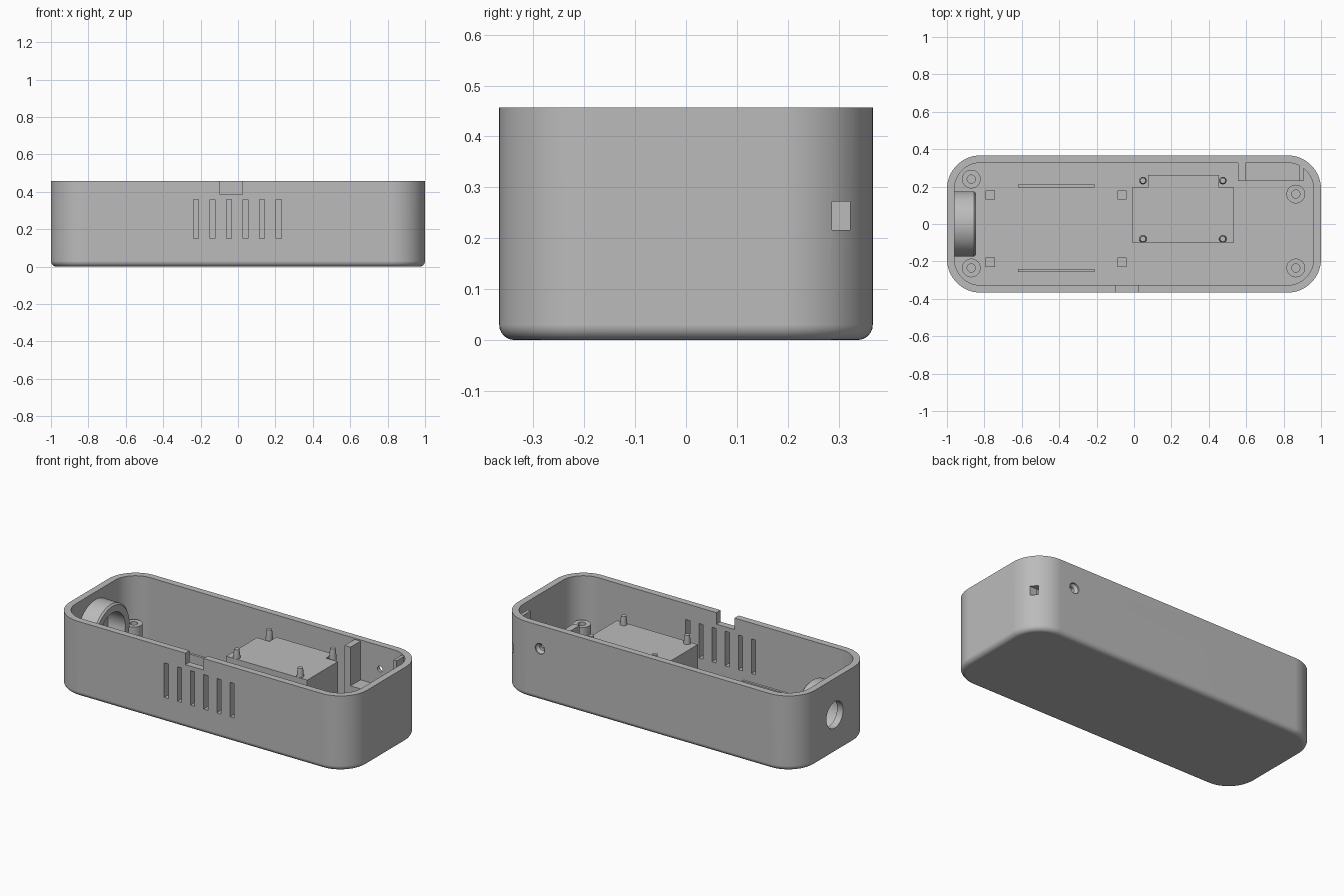
import bpy
import bmesh
from math import pi, sin, cos, radians
from mathutils import Matrix, Vector

if "Cube" in bpy.data.objects:
    bpy.data.objects.remove(bpy.data.objects["Cube"], do_unlink=True)

grey = bpy.data.materials.new("plain grey")
grey.use_nodes = True
grey.diffuse_color = (0.5, 0.5, 0.5, 1)
grey.node_tree.nodes["Principled BSDF"].inputs["Base Color"].default_value = (0.5, 0.5, 0.5, 1)

HALF_X, HALF_Y, HEIGHT = 1.0, 0.367, 0.457
CORNER, WALL, FLOOR, FILLET = 0.18, 0.04, 0.04, 0.03


def finish(name, bm):
    bmesh.ops.recalc_face_normals(bm, faces=bm.faces)
    mesh = bpy.data.meshes.new(name)
    bm.to_mesh(mesh)
    bm.free()
    mesh.materials.append(grey)
    obj = bpy.data.objects.new(name, mesh)
    bpy.context.collection.objects.link(obj)
    return obj


def activate(obj):
    bpy.ops.object.select_all(action='DESELECT')
    obj.select_set(True)
    bpy.context.view_layer.objects.active = obj


def smooth(obj):
    activate(obj)
    bpy.ops.object.shade_smooth_by_angle(angle=radians(30))
    obj.modifiers.new("even_shading", 'WEIGHTED_NORMAL').keep_sharp = True
    return obj


def add_box(bm, x0, x1, y0, y1, z0, z1):
    centre = Vector((x0 + x1, y0 + y1, z0 + z1)) / 2
    size = Matrix.Diagonal((x1 - x0, y1 - y0, z1 - z0, 1))
    bmesh.ops.create_cube(bm, size=1, matrix=Matrix.Translation(centre) @ size)


def box(name, *bounds):
    bm = bmesh.new()
    add_box(bm, *bounds)
    return finish(name, bm)


def lathe(name, profile, place, closed=False, steps=48):
    """Spin (radius, height) points about z, then place the result."""
    bm = bmesh.new()
    verts = [bm.verts.new((r, 0, h)) for r, h in profile]
    edges = [bm.edges.new(pair) for pair in zip(verts, verts[1:])]
    if closed:
        edges.append(bm.edges.new((verts[-1], verts[0])))
    bmesh.ops.spin(bm, geom=verts + edges, cent=(0, 0, 0), axis=(0, 0, 1),
                   angle=2 * pi, steps=steps, use_duplicate=False)
    bmesh.ops.remove_doubles(bm, verts=bm.verts, dist=0.0001)
    bm.transform(place)
    return finish(name, bm)


def rounded_body(name, margin, levels, segments=16):
    """Loft rounded rectangles through (inset, z) levels."""
    bm = bmesh.new()
    rings = []
    for inset, z in levels:
        radius = CORNER - margin - inset
        ring = []
        for i, (sx, sy) in enumerate(((1, 1), (-1, 1), (-1, -1), (1, -1))):
            for k in range(segments + 1):
                a = (i + k / segments) * pi / 2
                ring.append(bm.verts.new((sx * (HALF_X - CORNER) + radius * cos(a),
                                          sy * (HALF_Y - CORNER) + radius * sin(a), z)))
        rings.append(ring)
    count = len(rings[0])
    for low, high in zip(rings, rings[1:]):
        for i in range(count):
            j = (i + 1) % count
            bm.faces.new((low[i], low[j], high[j], high[i]))
    bm.faces.new(rings[0][::-1])
    bm.faces.new(rings[-1])
    return finish(name, bm)


def cut(target, cutter):
    mod = target.modifiers.new("cut", 'BOOLEAN')
    mod.operation = 'DIFFERENCE'
    mod.solver = 'EXACT'
    mod.object = cutter
    activate(target)
    bpy.ops.object.modifier_apply(modifier=mod.name)
    bpy.data.objects.remove(cutter, do_unlink=True)


# Case shell: rounded tray with a filleted underside
fillet = [(FILLET * (1 - sin(t * pi / 12)), FILLET * (1 - cos(t * pi / 12))) for t in range(7)]
shell = rounded_body("case_shell", 0, fillet + [(0, HEIGHT)])
cut(shell, rounded_body("cavity", WALL, [(0, FLOOR), (0, HEIGHT + 0.1)]))

# Vent slots and rim notch in the front wall
bm = bmesh.new()
for i in range(6):
    x = -0.225 + i * 0.0885
    add_box(bm, x - 0.014, x + 0.014, -0.5, -0.3, 0.15, 0.36)
add_box(bm, -0.097, 0.025, -0.5, -0.3, 0.387, 0.6)
cut(shell, finish("front_cuts", bm))

# Round window in the end wall, behind the ring
END_AXIS = Matrix.Translation((-1, 0, 0.235)) @ Matrix.Rotation(pi / 2, 4, 'Y')
cut(shell, lathe("window", [(0, -0.1), (0.08, -0.1), (0.08, 0.1), (0, 0.1)], END_AXIS))

# Countersunk hole in the back wall
BACK_AXIS = Matrix.Translation((0.725, HALF_Y, 0.315)) @ Matrix.Rotation(pi / 2, 4, 'X')
cut(shell, lathe("screw_hole", [(0, -0.05), (0.032, -0.05), (0.032, 0.008), (0.017, 0.022),
                                (0.017, 0.1), (0, 0.1)], BACK_AXIS, steps=32))

# Port opening through the rounded corner
PORT = (0.65, 1.1, 0.287, 0.322, 0.216, 0.272)
cut(shell, box("port", *PORT))
smooth(shell)

# Port holder: shelf between two upright walls
box("port_shelf", 0.595, 0.885, 0.23, 0.335, 0.03, 0.215)
box("port_wall_inner", 0.555, 0.595, 0.23, 0.335, 0.03, 0.45)
outer_wall = box("port_wall_outer", 0.885, 0.905, 0.23, 0.335, 0.03, 0.45)
cut(outer_wall, box("port", *PORT))

# Ring holder on the end wall
ring = lathe("end_ring", [(0.125, 0.03), (0.175, 0.03), (0.175, 0.145), (0.165, 0.155),
                          (0.125, 0.155)], END_AXIS, closed=True, steps=64)
smooth(ring)

# Screw bosses in the corners
for i, (x, y) in enumerate(((-0.87, 0.24), (-0.87, -0.235), (0.865, 0.16), (0.865, -0.235))):
    boss = lathe(f"screw_boss_{i + 1}", [(0.022, 0.03), (0.05, 0.03), (0.05, 0.2), (0.022, 0.2)],
                 Matrix.Translation((x, y, 0)), closed=True, steps=32)
    smooth(boss)

# Raised board platform, stepped at the back
bm = bmesh.new()
outline = [(-0.01, -0.1), (0.535, -0.1), (0.535, 0.195), (0.455, 0.195),
           (0.455, 0.262), (0.075, 0.262), (0.075, 0.195), (-0.01, 0.195)]
base = bm.faces.new([bm.verts.new((x, y, 0.03)) for x, y in outline])
top = bmesh.ops.extrude_face_region(bm, geom=[base])["geom"]
bmesh.ops.translate(bm, vec=(0, 0, 0.33), verts=[v for v in top if isinstance(v, bmesh.types.BMVert)])
finish("board_platform", bm)

# Tapered locating pins
for side, y in (("front", -0.08), ("back", 0.232)):
    for n, x in enumerate((0.048, 0.475)):
        pin = lathe(f"{side}_pin_{n + 1}", [(0, 0.03), (0.02, 0.03), (0.02, 0.365),
                                            (0.015, 0.413), (0, 0.413)],
                    Matrix.Translation((x, y, 0)), steps=24)
        smooth(pin)

# Long ribs and square posts on the floor
for side, rib_y, post_y in (("front", -0.248, -0.205), ("back", 0.202, 0.155)):
    box(f"{side}_rib", -0.62, -0.21, rib_y - 0.008, rib_y + 0.008, 0.03, 0.14)
    for n, x in enumerate((-0.768, -0.064)):
        box(f"{side}_post_{n + 1}", x - 0.025, x + 0.025, post_y - 0.025, post_y + 0.025, 0.03, 0.08)
